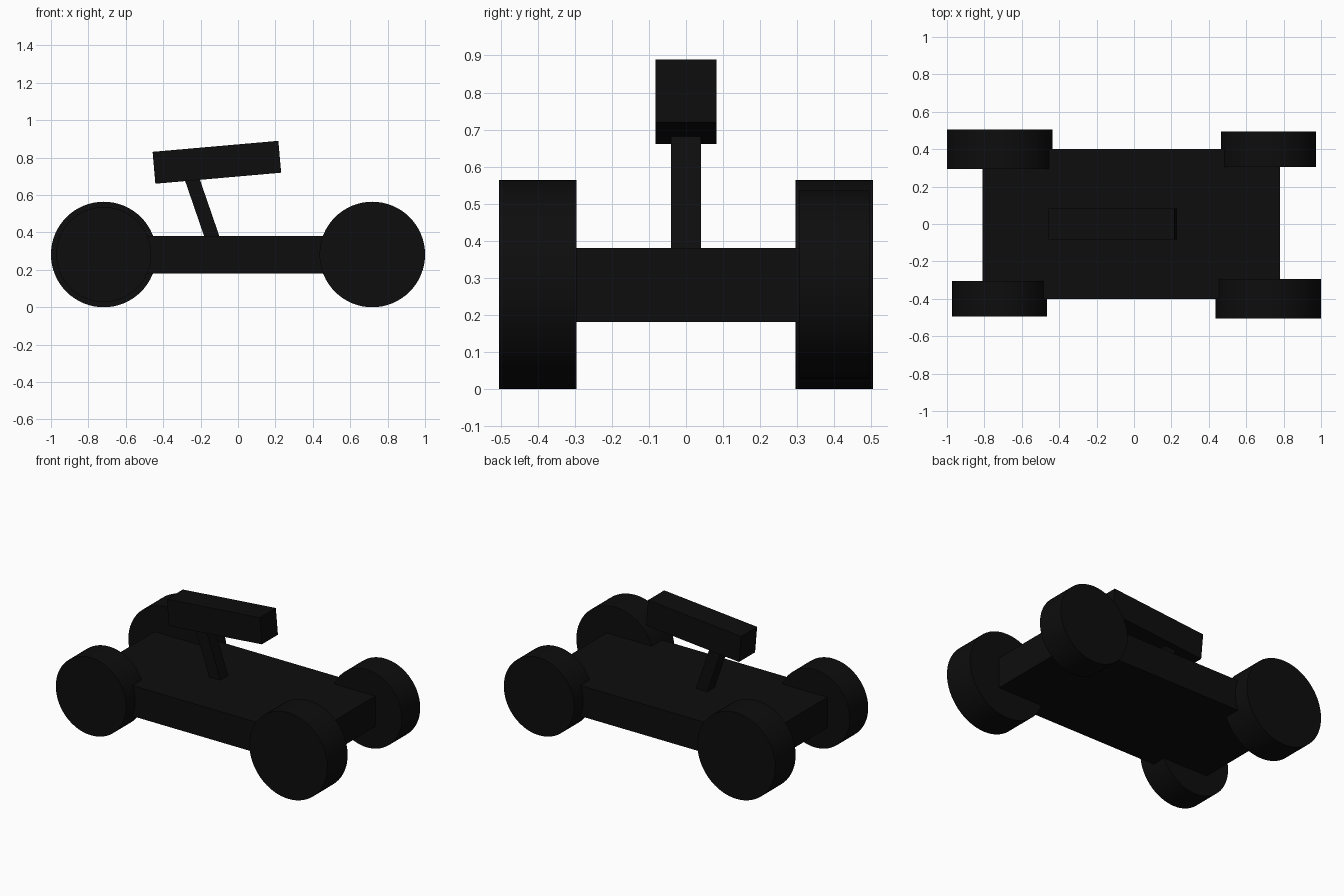
import bpy
from math import radians

cube = bpy.data.objects.get("Cube")
if cube:
    bpy.data.objects.remove(cube, do_unlink=True)

# Single near-black paint
black = bpy.data.materials.new("matte_black")
black.use_nodes = True
colour = (0.004, 0.004, 0.004, 1)
black.diffuse_color = colour
black.node_tree.nodes["Principled BSDF"].inputs["Base Color"].default_value = colour


def box(name, centre, size, tilt=0):
    """Box of the given size, tilted about the y axis."""
    bpy.ops.mesh.primitive_cube_add(size=1, location=centre)
    ob = bpy.context.object
    ob.name = name
    ob.scale = size
    bpy.ops.object.transform_apply(location=False, rotation=False, scale=True)
    ob.rotation_euler.y = radians(tilt)
    ob.data.materials.append(black)
    return ob


def wheel(name, x, y, radius, width):
    """Solid disc wheel with its axle along y."""
    bpy.ops.mesh.primitive_cylinder_add(
        vertices=64, radius=radius, depth=width,
        location=(x, y, 0.282), rotation=(radians(90), 0, 0))
    ob = bpy.context.object
    ob.name = name
    ob.data.materials.append(black)
    bpy.ops.object.shade_smooth_by_angle(angle=radians(30))


# Chassis slab
box("chassis", (-0.015, 0, 0.28), (1.59, 0.80, 0.20))

# Leaning post and the tilted block it carries
box("post", (-0.192, 0, 0.53), (0.077, 0.08, 0.42), tilt=-19)
box("top_block", (-0.113, 0, 0.775), (0.675, 0.166, 0.171), tilt=-5)

# Wheels: one diagonal pair is larger than the other
for side, sx in (("right", -1), ("left", 1)):
    for end, sy in (("front", -1), ("back", 1)):
        large = sx != sy
        radius, width = (0.282, 0.21) if large else (0.254, 0.19)
        wheel(f"{end}_{side}_wheel", sx * 0.718, sy * 0.4, radius, width)
